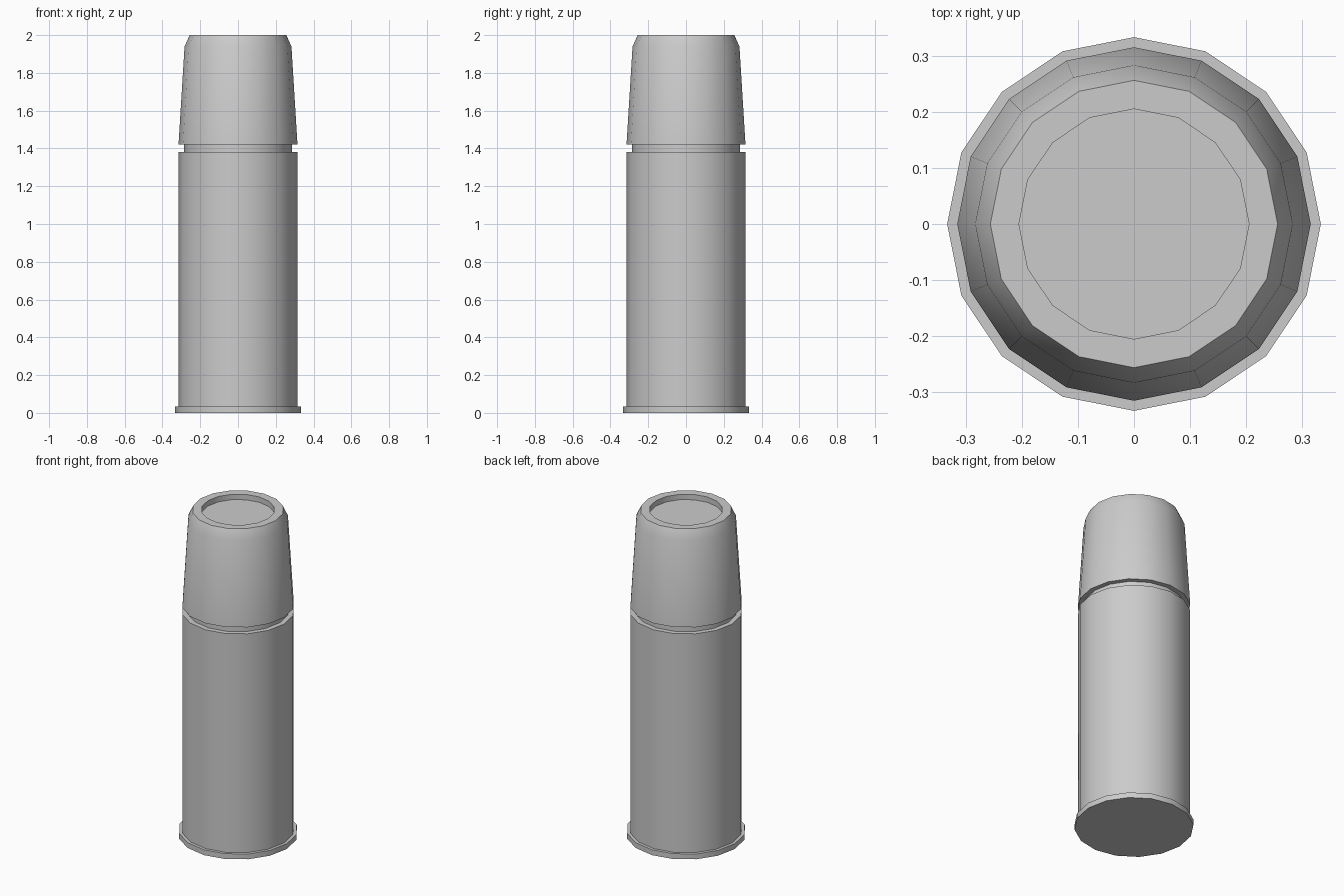
import bpy, bmesh
from math import cos, sin, tau, radians

if "Cube" in bpy.data.objects:
    bpy.data.objects.remove(bpy.data.objects["Cube"])

SIDES = 16


def lathe(name, profile, cap_start=False, cap_end=False):
    """Revolve a list of (radius, z) points around z."""
    bm = bmesh.new()
    rings = [[bm.verts.new((r * cos(tau * i / SIDES), r * sin(tau * i / SIDES), z))
              for i in range(SIDES)] for r, z in profile]
    for a, b in zip(rings, rings[1:]):
        for i in range(SIDES):
            j = (i + 1) % SIDES
            bm.faces.new((a[i], a[j], b[j], b[i]))
    if cap_start:
        bm.faces.new(rings[0][::-1])
    if cap_end:
        bm.faces.new(rings[-1])
    mesh = bpy.data.meshes.new(name)
    bm.to_mesh(mesh)
    bm.free()
    obj = bpy.data.objects.new(name, mesh)
    bpy.context.collection.objects.link(obj)
    bpy.ops.object.select_all(action='DESELECT')
    obj.select_set(True)
    bpy.context.view_layer.objects.active = obj
    bpy.ops.object.shade_smooth_by_angle(angle=radians(30))
    return obj


# Flask body with a foot rim and a flat shoulder
lathe("body", [(0.333, 0), (0.333, 0.033), (0.315, 0.033), (0.315, 1.38),
               (0.285, 1.38)], cap_start=True)

# Recessed neck between body and cup
lathe("neck", [(0.285, 1.38), (0.285, 1.42)])

# Tapered cup lid with rounded shoulder and shallow recess on top
lathe("cup_lid", [(0.285, 1.42), (0.315, 1.42), (0.283, 1.94), (0.256, 2.0),
                  (0.205, 2.0), (0.205, 1.967)], cap_end=True)
